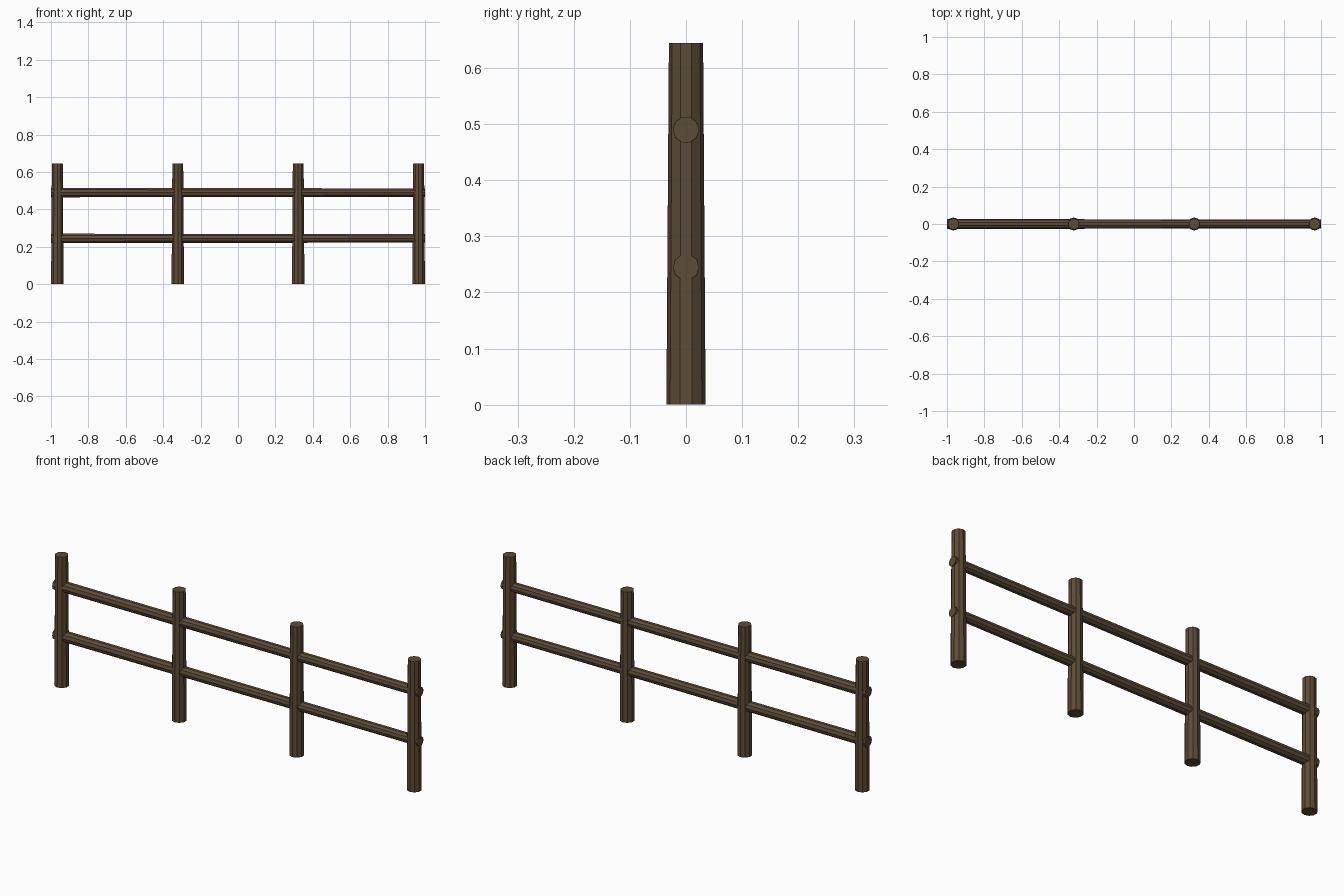
import bpy
from math import pi

cube = bpy.data.objects.get("Cube")
if cube:
    bpy.data.objects.remove(cube, do_unlink=True)

# Weathered brown wood
wood = bpy.data.materials.new("dark_brown_wood")
wood.use_nodes = True
colour = (0.105, 0.072, 0.037, 1)
wood.diffuse_color = colour
shader = wood.node_tree.nodes["Principled BSDF"]
shader.inputs["Base Color"].default_value = colour
shader.inputs["Roughness"].default_value = 0.9

SIDES = 10


def log(name, start_radius, end_radius, length, location, rotation):
    """Tapered flat-sided log, centred on location."""
    bpy.ops.mesh.primitive_cone_add(vertices=SIDES, radius1=start_radius,
                                    radius2=end_radius, depth=length,
                                    location=location, rotation=rotation)
    obj = bpy.context.object
    obj.name = name
    obj.data.materials.append(wood)
    return obj


# Upright posts, evenly spaced
HEIGHT = 0.645
SPACING = 0.644
for i in range(4):
    log(f"post_{i + 1}", 0.035, 0.0305, HEIGHT,
        ((i - 1.5) * SPACING, 0, HEIGHT / 2), (0, 0, 0))

# Horizontal rails running through the posts, thinner toward +x
for name, z in (("lower_rail", 0.245), ("upper_rail", 0.49)):
    log(name, 0.0265, 0.0235, 2.0, (0, 0, z), (0, pi / 2, 0))
